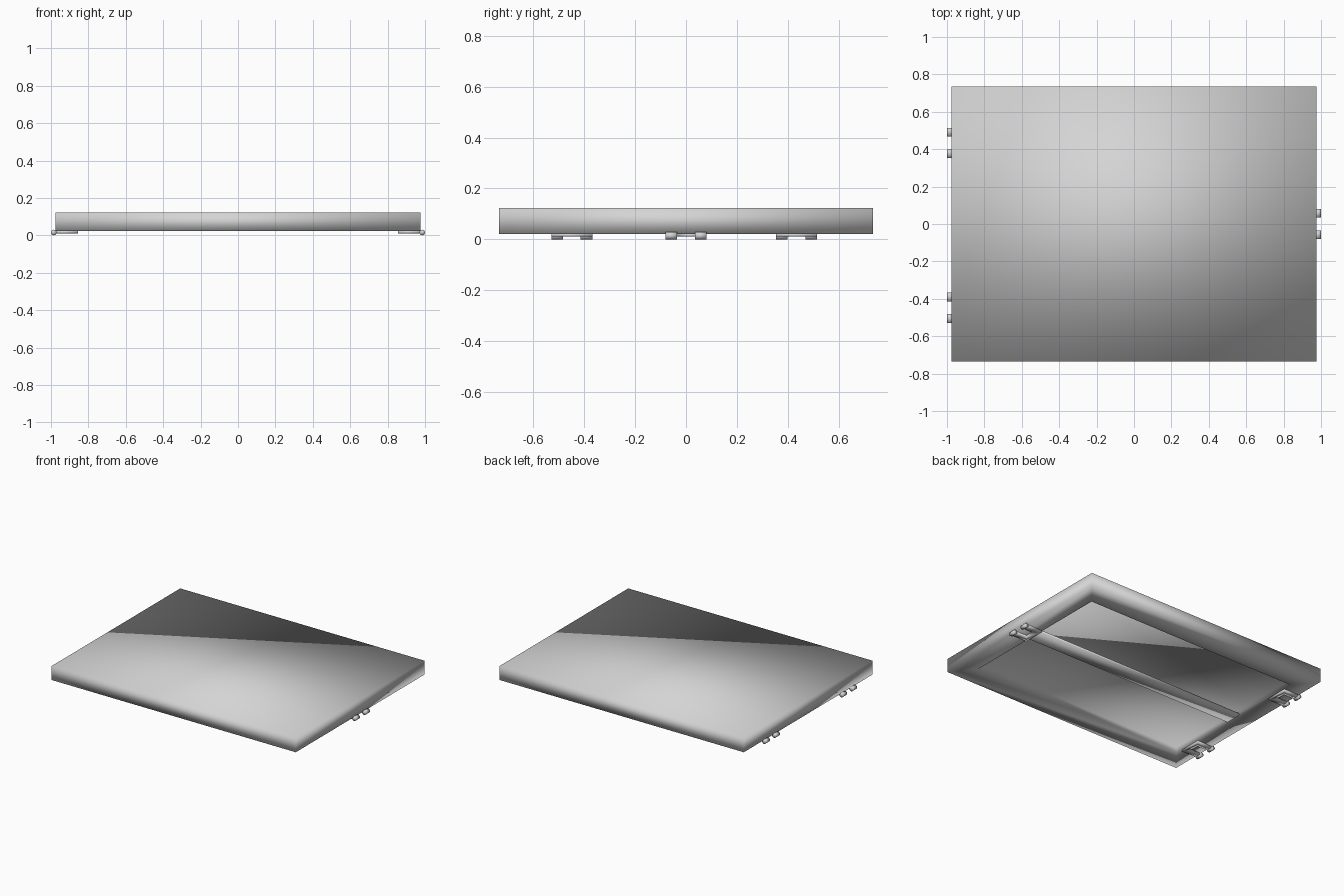
import bpy, bmesh
from mathutils import Vector

cube = bpy.data.objects.get("Cube")
if cube:
    bpy.data.objects.remove(cube, do_unlink=True)

grey = bpy.data.materials.new("plain_grey")
grey.use_nodes = True
COLOUR = (0.66, 0.66, 0.66, 1)
grey.diffuse_color = COLOUR
grey.node_tree.nodes["Principled BSDF"].inputs["Base Color"].default_value = COLOUR


def finish(bm, name):
    for f in bm.faces:
        f.smooth = True
    bmesh.ops.recalc_face_normals(bm, faces=bm.faces)
    mesh = bpy.data.meshes.new(name)
    bm.to_mesh(mesh)
    bm.free()
    mesh.materials.append(grey)
    obj = bpy.data.objects.new(name, mesh)
    bpy.context.collection.objects.link(obj)


def add_box(bm, low, high):
    low, high = Vector(low), Vector(high)
    for v in bmesh.ops.create_cube(bm, size=1)["verts"]:
        v.co = (low + high) / 2 + v.co * (high - low)


# Tray: a slab with its underside hollowed out inside a broad rim
HX, HY, BOTTOM, TOP, CEILING = 0.977, 0.735, 0.022, 0.123, 0.06
IX, IY = 0.85, 0.58
bm = bmesh.new()
add_box(bm, (-HX, -HY, BOTTOM), (HX, HY, TOP))
under = min(bm.faces, key=lambda f: f.calc_center_median().z)
bmesh.ops.inset_region(bm, faces=[under], thickness=0.1)
for v in under.verts:
    v.co = (IX if v.co.x > 0 else -IX, IY if v.co.y > 0 else -IY, BOTTOM)
hollow = bmesh.ops.extrude_discrete_faces(bm, faces=[under])["faces"][0]
for v in hollow.verts:
    v.co.z = CEILING
finish(bm, "tray")

# Thin centre strap across the hollow
bm = bmesh.new()
add_box(bm, (-IX, -0.06, BOTTOM), (IX, 0.06, BOTTOM + 0.015))
finish(bm, "centre_strap")


# Fork-shaped clips with rounded tips, under the side edges
def clip(name, side, y):
    bm = bmesh.new()
    outline = [(0.855, -0.08), (0.985, -0.08), (0.985, -0.035), (0.89, -0.035),
               (0.89, 0.035), (0.985, 0.035), (0.985, 0.08), (0.855, 0.08)]
    verts = [bm.verts.new((side * px, y + py, 0.011)) for px, py in outline]
    face = bm.faces.new(verts)
    for v in bmesh.ops.extrude_face_region(bm, geom=[face])["geom"]:
        if isinstance(v, bmesh.types.BMVert):
            v.co.z = 0.024
    for offset in (-0.0575, 0.0575):
        # Tip: a short rod lying along y
        tip = bmesh.ops.create_cone(bm, cap_ends=True, segments=16, radius1=0.015,
                                    radius2=0.015, depth=0.046)["verts"]
        for v in tip:
            px, py, pz = v.co
            v.co = (side * 0.985 + px, y + offset + pz, 0.015 + py)
    finish(bm, name)


clip("left_clip", 1, 0)
clip("right_front_clip", -1, -0.448)
clip("right_back_clip", -1, 0.434)
